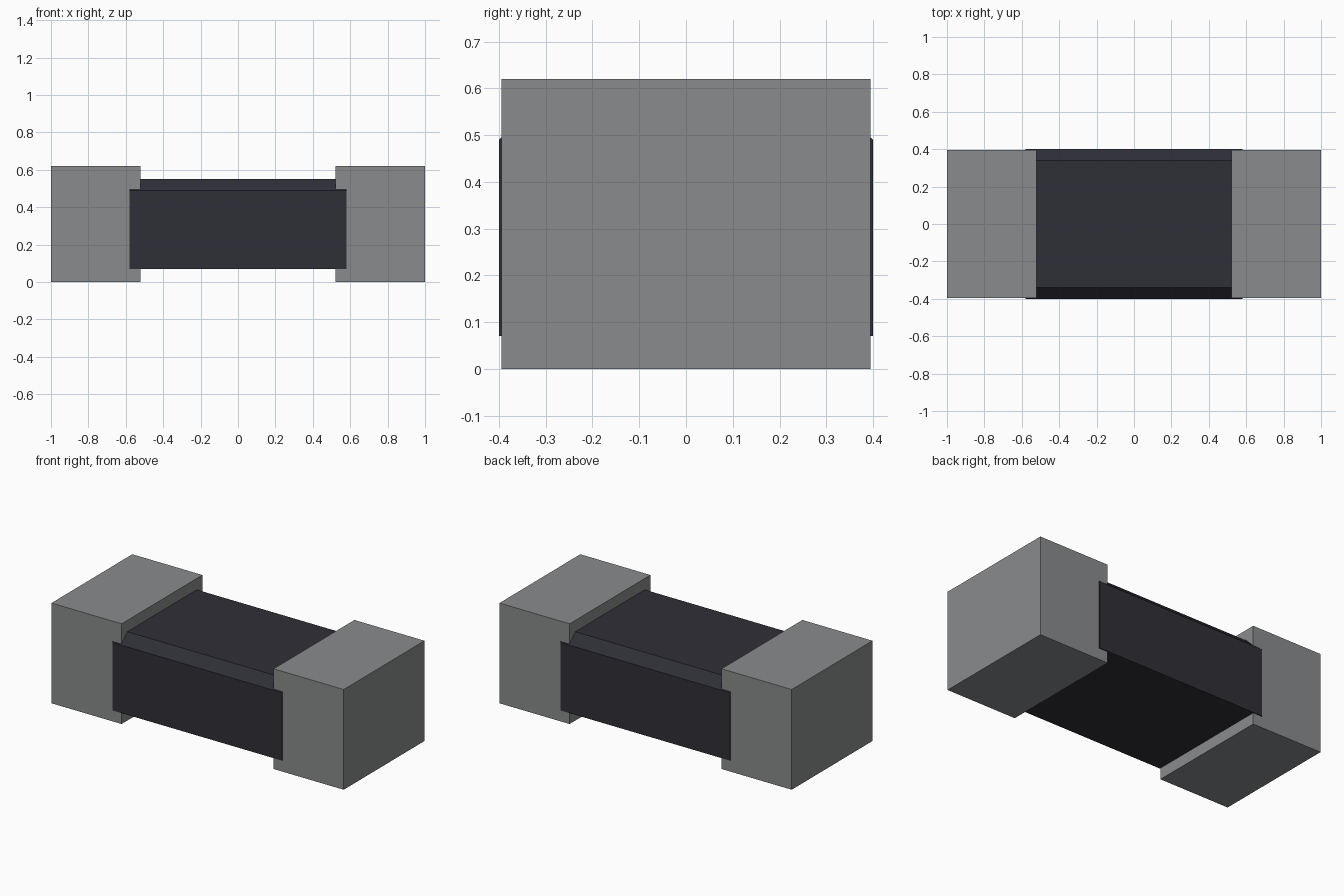
import bpy
import bmesh

cube = bpy.data.objects.get("Cube")
if cube:
    bpy.data.objects.remove(cube, do_unlink=True)


def make_material(name, color):
    mat = bpy.data.materials.new(name)
    mat.use_nodes = True
    mat.diffuse_color = color
    mat.node_tree.nodes["Principled BSDF"].inputs["Base Color"].default_value = color
    return mat


def extrude_profile(name, profile, x_min, x_max, mat):
    """Extrude a closed (y, z) profile along x."""
    bm = bmesh.new()
    face = bm.faces.new([bm.verts.new((x_min, y, z)) for y, z in profile])
    result = bmesh.ops.extrude_face_region(bm, geom=[face])
    moved = [v for v in result["geom"] if isinstance(v, bmesh.types.BMVert)]
    bmesh.ops.translate(bm, verts=moved, vec=(x_max - x_min, 0, 0))
    bmesh.ops.recalc_face_normals(bm, faces=bm.faces)
    mesh = bpy.data.meshes.new(name)
    bm.to_mesh(mesh)
    bm.free()
    mesh.materials.append(mat)
    obj = bpy.data.objects.new(name, mesh)
    bpy.context.collection.objects.link(obj)
    return obj


dark = make_material("dark_slate", (0.028, 0.028, 0.038, 1))
metal = make_material("metal_grey", (0.25, 0.26, 0.265, 1))

# Body with chamfered upper long edges and a flat underside
body_profile = [(-0.4, 0.07), (0.4, 0.07), (0.4, 0.49),
                (0.34, 0.55), (-0.34, 0.55), (-0.4, 0.49)]
extrude_profile("body", body_profile, -0.58, 0.58, dark)

# Square end caps, slightly narrower than the body
cap_profile = [(-0.395, 0), (0.395, 0), (0.395, 0.62), (-0.395, 0.62)]
extrude_profile("left_end_cap", cap_profile, 0.52, 1.0, metal)
extrude_profile("right_end_cap", cap_profile, -1.0, -0.52, metal)
